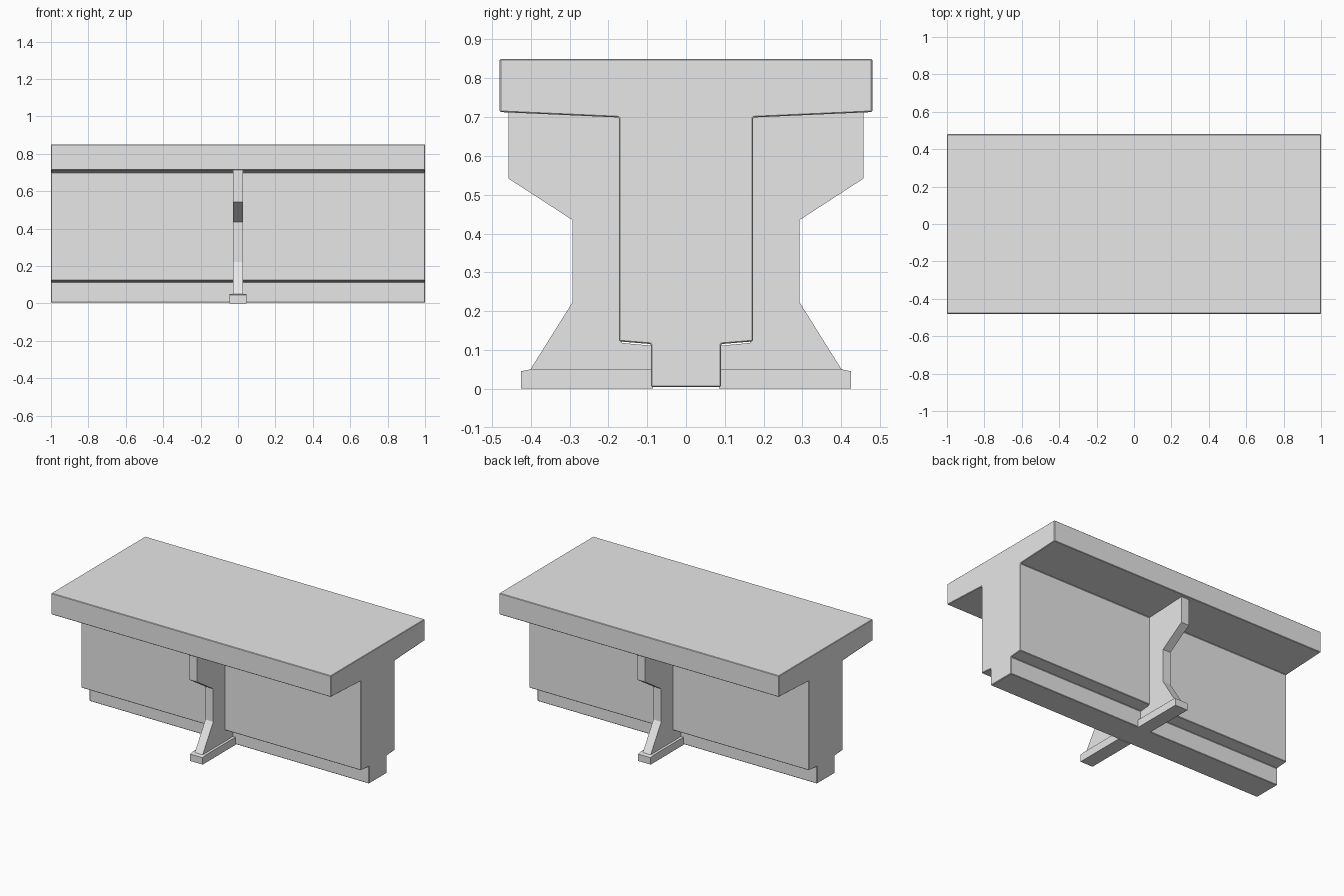
import bpy
import bmesh

cube = bpy.data.objects.get("Cube")
if cube:
    bpy.data.objects.remove(cube, do_unlink=True)

concrete = bpy.data.materials.new("light_grey_concrete")
concrete.use_nodes = True
concrete.diffuse_color = (0.8, 0.8, 0.8, 1)
concrete.node_tree.nodes["Principled BSDF"].inputs["Base Color"].default_value = (0.8, 0.8, 0.8, 1)


def extrude_profile(name, profile, half_width, bevel=0):
    """Extrude a (y, z) outline along x, centred on x = 0."""
    bm = bmesh.new()
    face = bm.faces.new([bm.verts.new((-half_width, y, z)) for y, z in profile])
    result = bmesh.ops.extrude_face_region(bm, geom=[face])
    verts = [v for v in result["geom"] if isinstance(v, bmesh.types.BMVert)]
    bmesh.ops.translate(bm, verts=verts, vec=(2 * half_width, 0, 0))
    bmesh.ops.recalc_face_normals(bm, faces=bm.faces)
    mesh = bpy.data.meshes.new(name)
    bm.to_mesh(mesh)
    bm.free()
    mesh.materials.append(concrete)
    obj = bpy.data.objects.new(name, mesh)
    bpy.context.collection.objects.link(obj)
    if bevel:
        mod = obj.modifiers.new("edge_chamfer", "BEVEL")
        mod.width = bevel
        mod.segments = 1
        mod.limit_method = "ANGLE"
    return obj


# Main beam: wide deck, thick web and narrow foot in one outline
half = [(0.09, 0.004), (0.09, 0.115), (0.173, 0.122), (0.173, 0.699),
        (0.48, 0.713), (0.48, 0.85)]
outline = half + [(-y, z) for y, z in reversed(half)]
extrude_profile("deck_beam", outline, 1.0, bevel=0.003)

# Bracing rib and base pad on each side of the web
rib = [(0.08, 0.04), (0.402, 0.048), (0.293, 0.222), (0.293, 0.435),
       (0.458, 0.542), (0.458, 0.715), (0.165, 0.702), (0.165, 0.118),
       (0.08, 0.11)]
pad = [(0.085, 0), (0.425, 0), (0.425, 0.045), (0.4, 0.05), (0.085, 0.05)]
for side, sign in (("front", -1), ("back", 1)):
    extrude_profile(side + "_rib", [(sign * y, z) for y, z in rib], 0.028)
    extrude_profile(side + "_base_pad", [(sign * y, z) for y, z in pad], 0.045)
